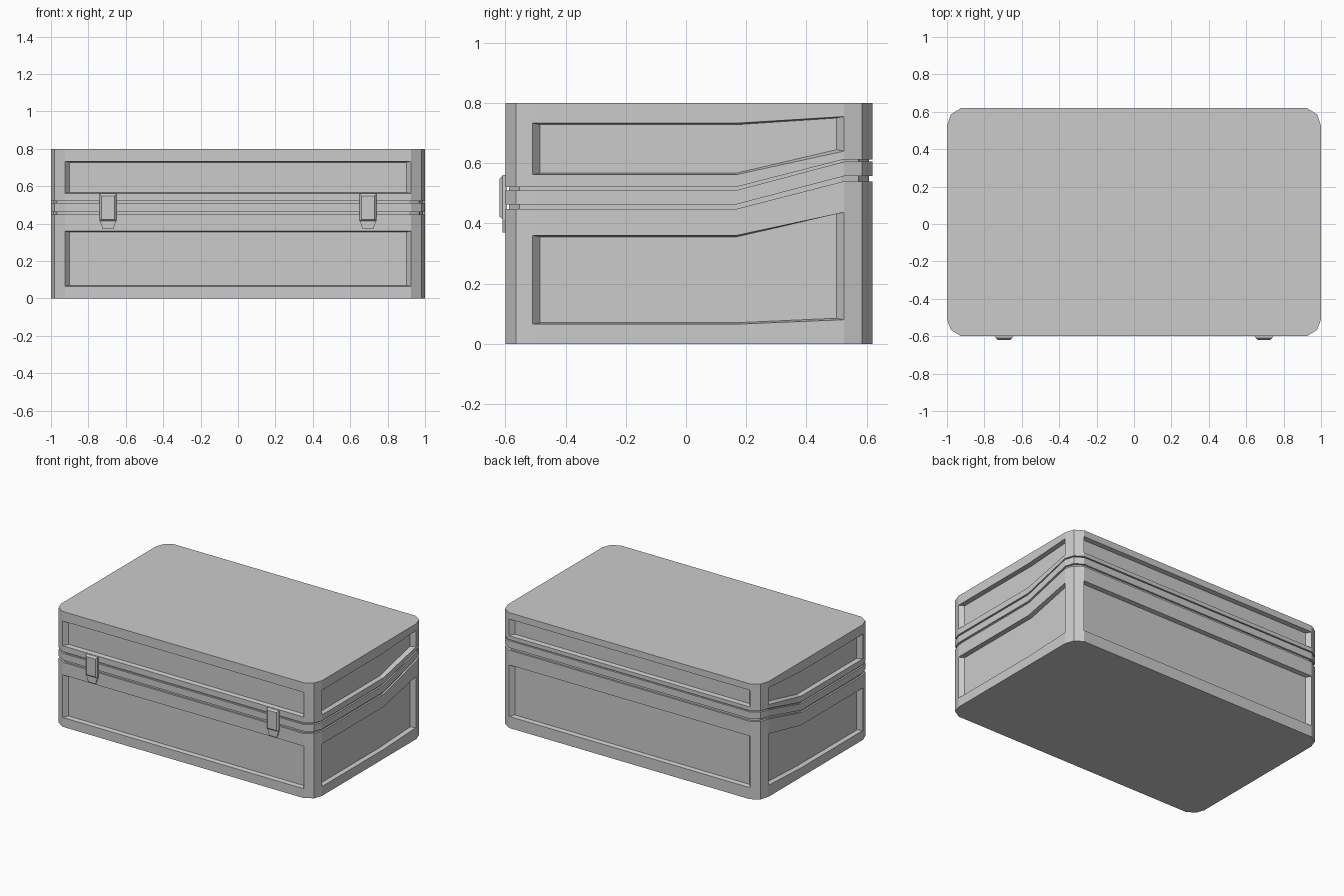
import bpy, bmesh
from mathutils import Vector

if "Cube" in bpy.data.objects:
    bpy.data.objects.remove(bpy.data.objects["Cube"])

# Footprint: right half front-to-back, then mirrored to close the loop
HALF = [(.925, -.6), (.98, -.565), (1, -.51), (1, .167), (1, .525), (.98, .585), (.925, .62)]
RING = HALF + [(-x, y) for x, y in reversed(HALF)]
N = len(RING)
PANELS = [(2, 3, 4), (6, 7), (9, 10, 11), (13, 0)]   # ring runs holding recessed panels


def rise(y):
    """0 along the front part, 1 at the raised back"""
    return min(1, max(0, (y - .167) / (.525 - .167)))


def finish(bm, name):
    bmesh.ops.recalc_face_normals(bm, faces=bm.faces)
    mesh = bpy.data.meshes.new(name)
    bm.to_mesh(mesh)
    bm.free()
    ob = bpy.data.objects.new(name, mesh)
    bpy.context.collection.objects.link(ob)
    return ob


def recess(bm, low, high, depth=.03, side=.025, lip=.005):
    """Sunken panel between two vertex rows"""
    run = (low[-1].co - low[0].co)
    run.z = 0
    run.normalize()
    inward = Vector((-run.y, run.x, 0)) * depth
    last = len(low) - 1

    def inner(row, dz):
        out = []
        for i, v in enumerate(row):
            shift = side if i == 0 else -side if i == last else 0
            out.append(bm.verts.new(v.co + inward + run * shift + Vector((0, 0, dz))))
        return out
    lo, hi = inner(low, lip), inner(high, -lip)
    for i in range(last):
        bm.faces.new((low[i], low[i + 1], lo[i + 1], lo[i]))
        bm.faces.new((lo[i], lo[i + 1], hi[i + 1], hi[i]))
        bm.faces.new((hi[i], hi[i + 1], high[i + 1], high[i]))
    bm.faces.new((low[0], lo[0], hi[0], high[0]))
    bm.faces.new((low[-1], high[-1], hi[-1], lo[-1]))


def shell(name, levels, inset=0, panel_level=None):
    """Stack of footprint loops; each level is (front height, back height)"""
    bm = bmesh.new()
    rows = [[bm.verts.new((x * (1 - inset), y * (1 - inset / .6), a + (b - a) * rise(y)))
             for x, y in RING] for a, b in levels]
    for k in range(len(rows) - 1):
        low, high = rows[k], rows[k + 1]
        skip = set()
        if k == panel_level:
            for p in PANELS:
                skip.update(p[:-1])
                recess(bm, [low[i] for i in p], [high[i] for i in p])
        for i in range(N):
            if i not in skip:
                j = (i + 1) % N
                bm.faces.new((low[i], low[j], high[j], high[i]))
    for row in (rows[0], rows[-1]):
        for i in range(N // 2 - 1):
            bm.faces.new((row[i], row[i + 1], row[N - 2 - i], row[N - 1 - i]))
    return finish(bm, name)


def prism(name, back, front, y0, y1):
    """Join two matching x-z outlines at different depths"""
    bm = bmesh.new()
    a = [bm.verts.new((x, y0, z)) for x, z in back]
    b = [bm.verts.new((x, y1, z)) for x, z in front]
    bm.faces.new(a)
    bm.faces.new(b)
    for i in range(len(a)):
        j = (i + 1) % len(a)
        bm.faces.new((a[i], a[j], b[j], b[i]))
    return finish(bm, name)


def rect(cx, w, z0, z1):
    return [(cx - w, z0), (cx + w, z0), (cx + w, z1), (cx - w, z1)]


# Case body
shell("case_base", [(0, 0), (.065, .08), (.36, .437), (.448, .54)], panel_level=1)
shell("case_lid", [(.521, .613), (.562, .64), (.733, .755), (.8, .8)], panel_level=1)
shell("seam_band", [(.463, .557), (.51, .605)])
shell("groove_core", [(.44, .53), (.53, .62)], inset=.012)

# Latches
for side, c in (("left", -.695), ("right", .695)):
    tab = [(c - .045, .42), (c - .028, .37), (c + .028, .37), (c + .045, .42), (c + .045, .43), (c - .045, .43)]
    prism("latch_tab_" + side, tab, tab, -.595, -.61)
    prism("latch_plate_" + side, rect(c, .045, .413, .56), rect(c, .045, .413, .56), -.595, -.609)
    prism("latch_clasp_" + side, rect(c, .045, .413, .56), rect(c, .035, .423, .548), -.609, -.62)
